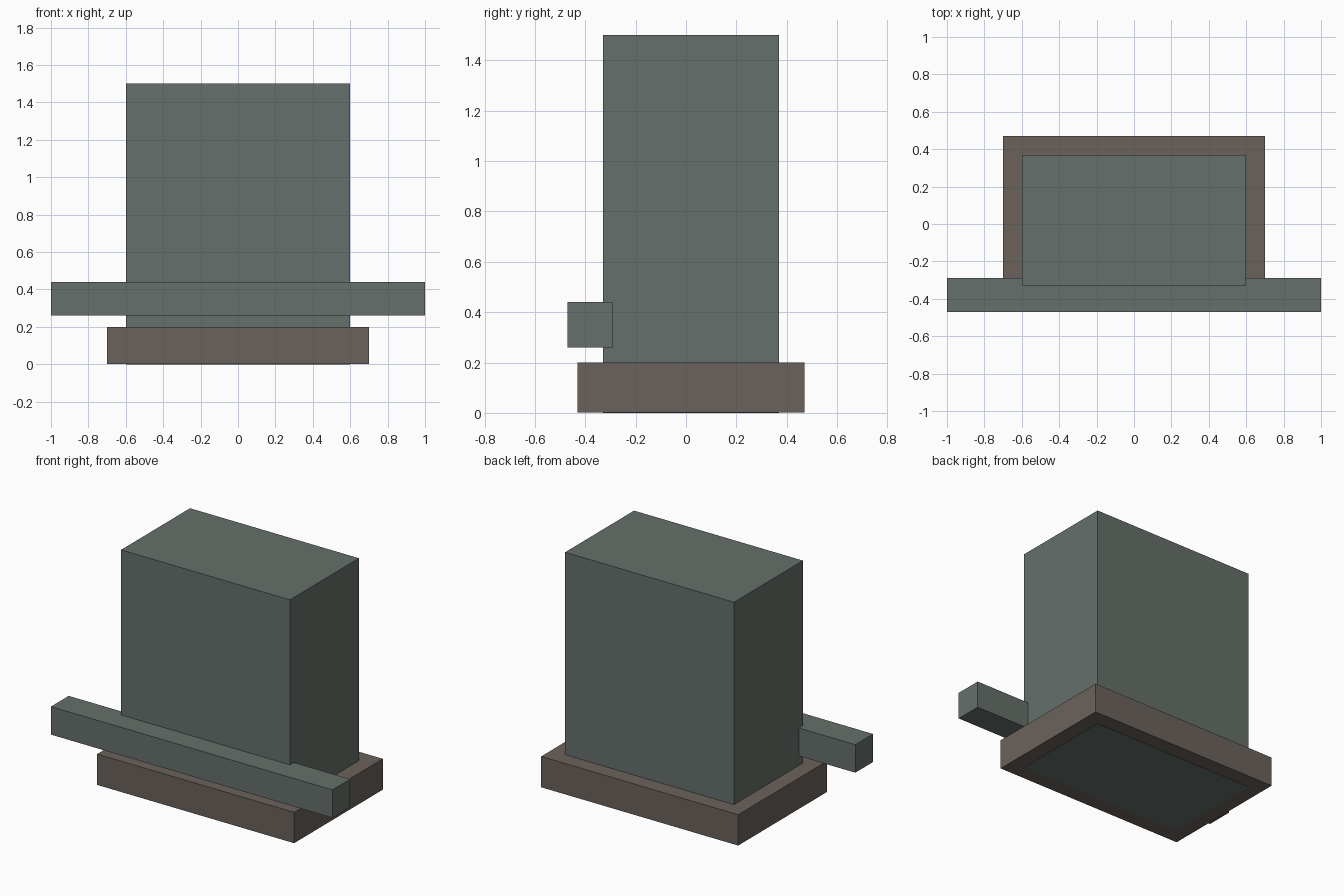
import bpy

if "Cube" in bpy.data.objects:
    bpy.data.objects.remove(bpy.data.objects["Cube"])


def material(name, rgb):
    mat = bpy.data.materials.new(name)
    mat.diffuse_color = (*rgb, 1.0)
    mat.use_nodes = True
    mat.node_tree.nodes["Principled BSDF"].inputs["Base Color"].default_value = mat.diffuse_color
    return mat


def box(name, x, y, z, mat):
    """Box spanning the (min, max) range on each axis."""
    spans = (x, y, z)
    bpy.ops.mesh.primitive_cube_add(size=1, location=[(a + b) / 2 for a, b in spans])
    obj = bpy.context.object
    obj.name = name
    obj.scale = [b - a for a, b in spans]
    bpy.ops.object.transform_apply(location=False, rotation=False, scale=True)
    obj.data.materials.append(mat)
    return obj


slate = material("slate_green", (0.13, 0.16, 0.145))
stone = material("brown_stone", (0.145, 0.122, 0.105))

# Plinth, a hair above the body's underside so the two do not overlap exactly
box("plinth", (-0.7, 0.7), (-0.43, 0.47), (0.002, 0.2), stone)

# Upright block, running down through the plinth
box("upright_block", (-0.6, 0.6), (-0.33, 0.37), (0.0, 1.5), slate)

# Long bar set into the front face
box("front_bar", (-1.0, 1.0), (-0.47, -0.29), (0.26, 0.44), slate)
